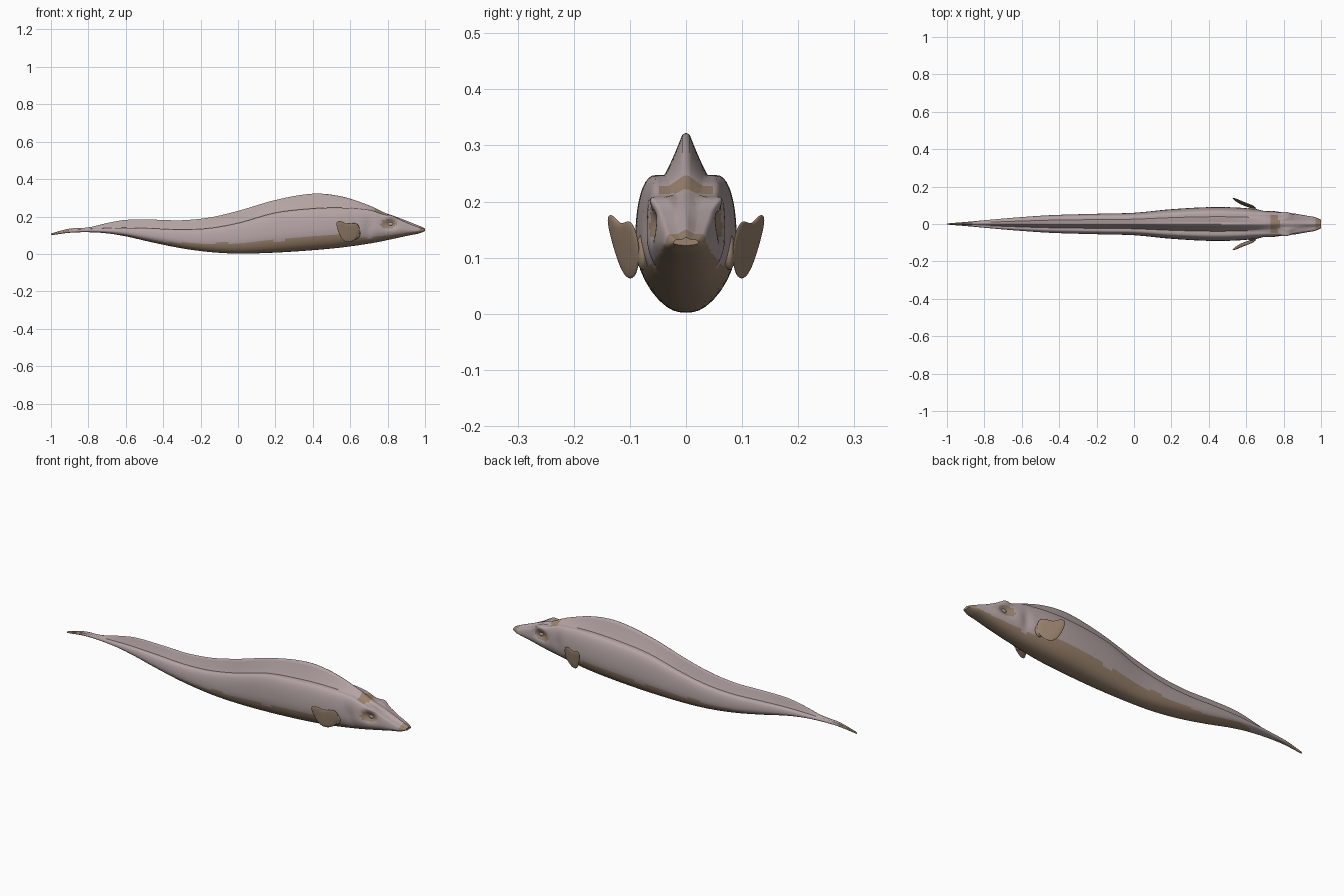
import bpy, bmesh, math
from mathutils import Vector

cube = bpy.data.objects.get("Cube")
if cube:
    bpy.data.objects.remove(cube, do_unlink=True)


def material(name, rgb):
    m = bpy.data.materials.new(name)
    m.use_nodes = True
    m.diffuse_color = (*rgb, 1)
    m.node_tree.nodes["Principled BSDF"].inputs["Base Color"].default_value = (*rgb, 1)
    return m


SKIN = material("pinkish grey skin", (0.46, 0.37, 0.37))
BROWN = material("brown underside", (0.33, 0.23, 0.155))


def curve(table, x, column):
    """Smooth interpolation of one column of a table sorted by x."""
    last = len(table) - 1
    i = 0
    while i < last - 1 and x > table[i + 1][0]:
        i += 1

    def slope(k):
        a, b = table[max(k - 1, 0)], table[min(k + 1, last)]
        return (b[column] - a[column]) / (b[0] - a[0])

    p, q = table[i], table[i + 1]
    h = q[0] - p[0]
    t = (x - p[0]) / h
    return ((2 * t**3 - 3 * t**2 + 1) * p[column] + (t**3 - 2 * t**2 + t) * h * slope(i)
            + (3 * t**2 - 2 * t**3) * q[column] + (t**3 - t**2) * h * slope(i + 1))


def straight(table, x):
    for (x0, a), (x1, b) in zip(table, table[1:]):
        if x <= x1:
            return a + (b - a) * (x - x0) / (x1 - x0)
    return table[-1][1]


def finish(name, bm, mats, angle=50):
    bmesh.ops.recalc_face_normals(bm, faces=bm.faces[:])
    mesh = bpy.data.meshes.new(name)
    bm.to_mesh(mesh)
    bm.free()
    ob = bpy.data.objects.new(name, mesh)
    bpy.context.collection.objects.link(ob)
    for m in mats:
        mesh.materials.append(m)
    bpy.ops.object.select_all(action='DESELECT')
    ob.select_set(True)
    bpy.context.view_layer.objects.active = ob
    bpy.ops.object.shade_smooth_by_angle(angle=math.radians(angle))
    return ob


# Body stations: x, belly height, shoulder height, crest height, half width
STATIONS = [
    (-1, .1, .106, .11, .003), (-.9, .113, .128, .135, .011),
    (-.8, .116, .134, .142, .02), (-.7, .11, .138, .165, .029),
    (-.6, .094, .14, .182, .037), (-.45, .06, .136, .183, .047),
    (-.3, .03, .13, .18, .052), (-.15, .01, .138, .195, .056),
    (0, .002, .165, .23, .06), (.2, .007, .22, .288, .079),
    (.4, .02, .243, .322, .09), (.55, .034, .247, .308, .088),
    (.7, .055, .236, .26, .075), (.78, .07, .21, .222, .066),
    (.85, .085, .19, .197, .058), (.92, .1, .16, .17, .045),
    (.97, .11, .142, .15, .036), (1, .122, .132, .136, .022)]

# Height of the border between brown underside and skin
BORDER = [(-1, .2), (-.94, .2), (-.9, .119), (-.6, .105), (-.4, .065), (-.2, .055),
          (0, .06), (.2, .07), (.4, .088), (.52, .108), (.6, .08), (.7, .085),
          (.8, .098), (.9, .113), (.965, .125), (.975, .3)]


def bump(dx, dz, rx, rz):
    return math.exp(-(dx / rx) ** 2 - (dz / rz) ** 2)


def half_section(x):
    """Right-hand outline from belly centre to crest centre."""
    bot, sh, top, w = (curve(STATIONS, x, c) for c in range(1, 5))
    head = min(max((x - .65) / .15, 0), 1)
    s = .58 + .17 * head
    mid = bot + .48 * (sh - bot)
    pts = []
    for k in range(11):
        t = math.pi / 2 * k / 10
        pts.append((w * math.sin(t) ** .85, mid - (mid - bot) * math.cos(t)))
    for k in range(1, 11):
        t = math.pi / 2 * k / 10
        pts.append((w * (s + (1 - s) * math.cos(t) ** .8), mid + (sh - mid) * math.sin(t)))
    # crest rising from a shallow groove to a rounded edge
    base = w * .43
    for k in range(8):
        t = k / 7
        pts.append((base + (w * .07 - base) * t, sh + (top - sh) * (.96 * t ** 1.1)))
    pts.append((0, top))
    # eye sockets, brow ridges and gill hollows
    out = []
    for y, z in pts:
        if y > .02:
            y -= .016 * bump(x - .81, z - .158, .035, .022)
            y += .012 * bump(x - .82, z - .198, .03, .016)
            z += .008 * bump(x - .82, z - .198, .03, .016)
            y -= .008 * bump(x - .7, z - .14, .025, .05)
        out.append((y, z))
    return out


bm = bmesh.new()
rings = []
STEPS = 200
for i in range(STEPS + 1):
    x = -1 + 2 * i / STEPS
    half = half_section(x)
    loop = half + [(-y, z) for y, z in half[-2:0:-1]]
    rings.append([bm.verts.new((x, y, z)) for y, z in loop])
for a, b in zip(rings, rings[1:]):
    n = len(a)
    for k in range(n):
        bm.faces.new((a[k], a[(k + 1) % n], b[(k + 1) % n], b[k]))
bm.faces.new(rings[0])
bm.faces.new(rings[-1])
for f in bm.faces:
    c = f.calc_center_median()
    socket = ((c.x - .805) / .042) ** 2 + ((c.z - .16) / .024) ** 2 < 1 and abs(c.y) > .03
    nape = .735 < c.x < .775 and c.z > .215 and abs(c.y) < .045
    f.material_index = int(c.z < straight(BORDER, c.x) or socket or nape)
finish("body", bm, [SKIN, BROWN])


def ellipsoid(name, centre, size, mat):
    bm = bmesh.new()
    bmesh.ops.create_uvsphere(bm, u_segments=20, v_segments=12, radius=1)
    for v in bm.verts:
        v.co = Vector(centre) + Vector(a * b for a, b in zip(v.co, size))
    finish(name, bm, [mat])


# Side fin outline in x and z, lying on a slanted plane
FIN = [(.62, .168), (.645, .158), (.655, .12), (.635, .08), (.6, .06), (.565, .066),
       (.543, .1), (.526, .15), (.527, .175), (.552, .178), (.582, .156)]


def side_fin(name, side):
    bm = bmesh.new()
    cx = sum(p[0] for p in FIN) / len(FIN)
    cz = sum(p[1] for p in FIN) / len(FIN)

    def ring(scale, off):
        vs = []
        for px, pz in FIN:
            x, z = cx + (px - cx) * scale, cz + (pz - cz) * scale
            y = .08 + .38 * (.64 - x) + .15 * (z - .06) + off
            vs.append(bm.verts.new((x, side * y, z)))
        return vs

    loops = [ring(.7, .006), ring(1.02, .002), ring(1.02, -.002), ring(.7, -.006)]
    for a, b in zip(loops, loops[1:]):
        for k in range(len(a)):
            j = (k + 1) % len(a)
            bm.faces.new((a[k], a[j], b[j], b[k]))
    bm.faces.new(loops[0])
    bm.faces.new(loops[-1])
    ob = finish(name, bm, [BROWN], 180)
    ob.modifiers.new("rounding", 'SUBSURF').levels = 2


for label, side in (("left", 1), ("right", -1)):
    side_fin(label + "_side_fin", side)
    ellipsoid(label + "_fin_root", (.63, side * .077, .11), (.024, .012, .032), BROWN)
    ellipsoid(label + "_eye", (.815, side * .043, .16), (.016, .009, .011), SKIN)
